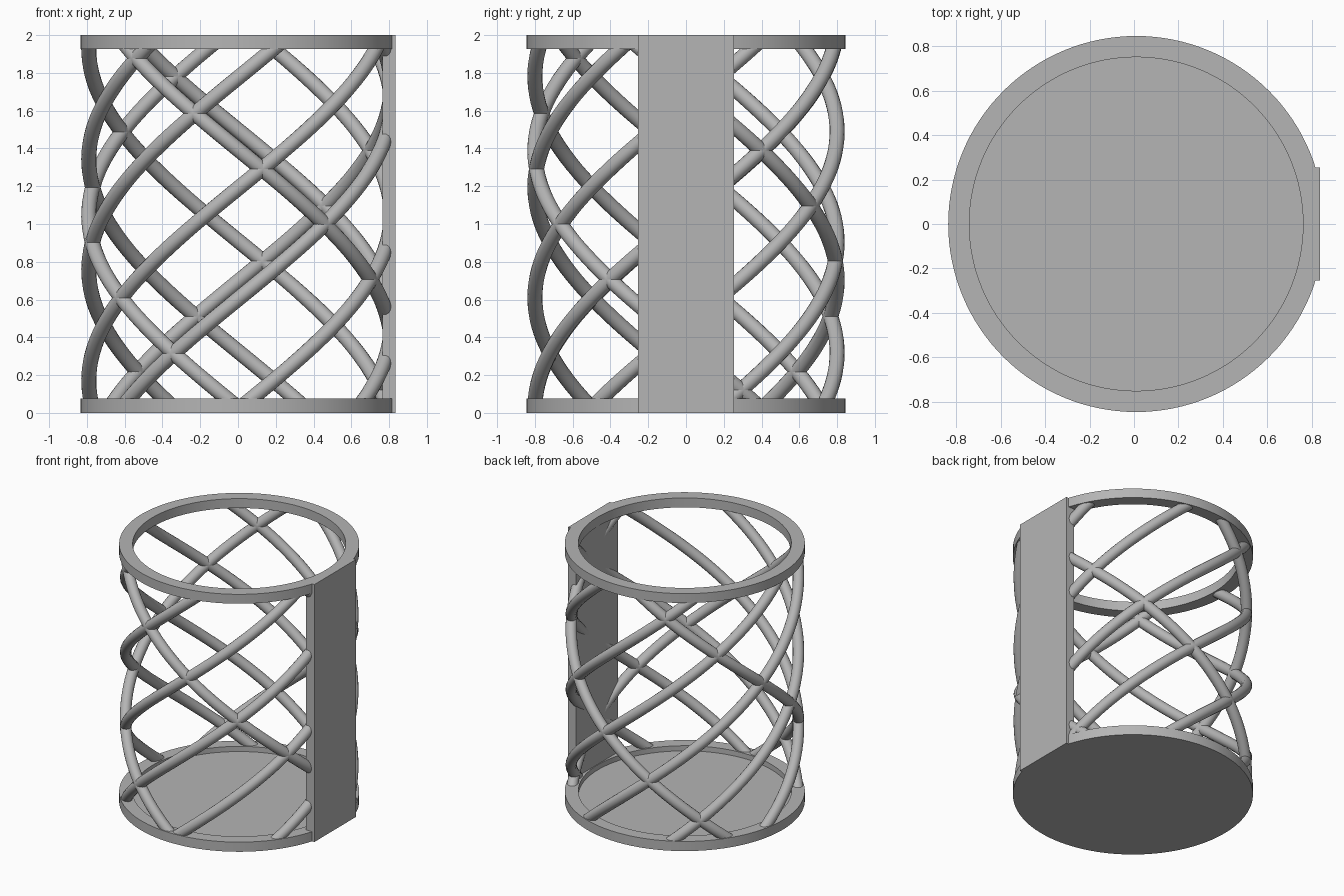
import bpy, bmesh, math
from mathutils import Vector

if "Cube" in bpy.data.objects:
    bpy.data.objects.remove(bpy.data.objects["Cube"])

CX = 0.01            # axis of the basket
OUTER, INNER = 0.845, 0.75
FLAT = 0.835         # flat side of the basket
TOP = 2.0
PITCH = 4.1          # rise of a strut over one full turn
ROD_PATH, ROD = 0.80, 0.04

grey = bpy.data.materials.new("grey")
grey.use_nodes = True
colour = (0.46, 0.46, 0.46, 1)
grey.diffuse_color = colour
grey.node_tree.nodes["Principled BSDF"].inputs["Base Color"].default_value = colour


def finish(name, bm, flat_x=None):
    """Trim at the flat side, then make a shaded object."""
    if flat_x:
        cut = bmesh.ops.bisect_plane(
            bm, geom=bm.verts[:] + bm.edges[:] + bm.faces[:],
            plane_co=(flat_x, 0, 0), plane_no=(1, 0, 0), clear_outer=True)
        edges = [e for e in cut["geom_cut"] if isinstance(e, bmesh.types.BMEdge)]
        if edges:
            bmesh.ops.holes_fill(bm, edges=edges, sides=0)
    bmesh.ops.recalc_face_normals(bm, faces=bm.faces[:])
    mesh = bpy.data.meshes.new(name)
    bm.to_mesh(mesh)
    bm.free()
    mesh.materials.append(grey)
    obj = bpy.data.objects.new(name, mesh)
    bpy.context.collection.objects.link(obj)
    bpy.ops.object.select_all(action="DESELECT")
    obj.select_set(True)
    bpy.context.view_layer.objects.active = obj
    bpy.ops.object.shade_smooth_by_angle(angle=math.radians(35))
    return obj


def lathe(name, profile, closed):
    """Spin a radius/height profile about the basket axis."""
    bm = bmesh.new()
    verts = [bm.verts.new((CX + r, 0, z)) for r, z in profile]
    pairs = list(zip(verts, verts[1:]))
    if closed:
        pairs.append((verts[-1], verts[0]))
    edges = [bm.edges.new(p) for p in pairs]
    bmesh.ops.spin(bm, geom=verts + edges, cent=(CX, 0, 0), axis=(0, 0, 1),
                   angle=math.tau, steps=128, use_merge=True)
    bmesh.ops.remove_doubles(bm, verts=bm.verts[:], dist=1e-5)
    return finish(name, bm, FLAT)


def strut(name, height_at_front, direction):
    """Helical rod, clipped between the two rings."""
    low, high = 0.045, TOP - 0.04
    steps, sides = 56, 16
    bm = bmesh.new()
    loops = []
    for i in range(steps + 1):
        z = low + (high - low) * i / steps
        a = direction * (z - height_at_front) / PITCH * math.tau
        out = Vector((math.sin(a), -math.cos(a), 0))
        along = Vector((math.cos(a), math.sin(a), 0)) * direction * ROD_PATH * math.tau
        along = (along + Vector((0, 0, PITCH))).normalized()
        side = along.cross(out)
        centre = Vector((CX, 0, z)) + out * ROD_PATH
        ring = []
        for k in range(sides):
            t = math.tau * k / sides
            ring.append(bm.verts.new(centre + (out * math.cos(t) + side * math.sin(t)) * ROD))
        loops.append(ring)
    for a, b in zip(loops, loops[1:]):
        for k in range(sides):
            n = (k + 1) % sides
            bm.faces.new((a[k], a[n], b[n], b[k]))
    bm.faces.new(loops[0])
    bm.faces.new(loops[-1])
    return finish(name, bm, FLAT - 0.002)


# Rim and base with a shallow recessed floor
lathe("top_ring", [(INNER, 1.927), (OUTER, 1.927), (OUTER, TOP), (INNER, TOP)], True)
lathe("base", [(0, 0), (OUTER, 0), (OUTER, 0.075), (INNER, 0.075),
               (INNER, 0.035), (0, 0.035)], False)

# Flat back plate on the right-hand side
bm = bmesh.new()
bmesh.ops.create_cube(bm, size=1)
bmesh.ops.scale(bm, vec=(0.07, 0.51, TOP), verts=bm.verts[:])
bmesh.ops.translate(bm, vec=(FLAT - 0.035, 0, TOP / 2), verts=bm.verts[:])
finish("side_plate", bm)

# Seven rising struts crossed by three falling ones
for i in range(7):
    strut(f"rising_strut_{i + 1}", 0.025 + PITCH * i / 7, 1)
for i in range(3):
    strut(f"falling_strut_{i + 1}", 0.02 + PITCH * i / 3, -1)
